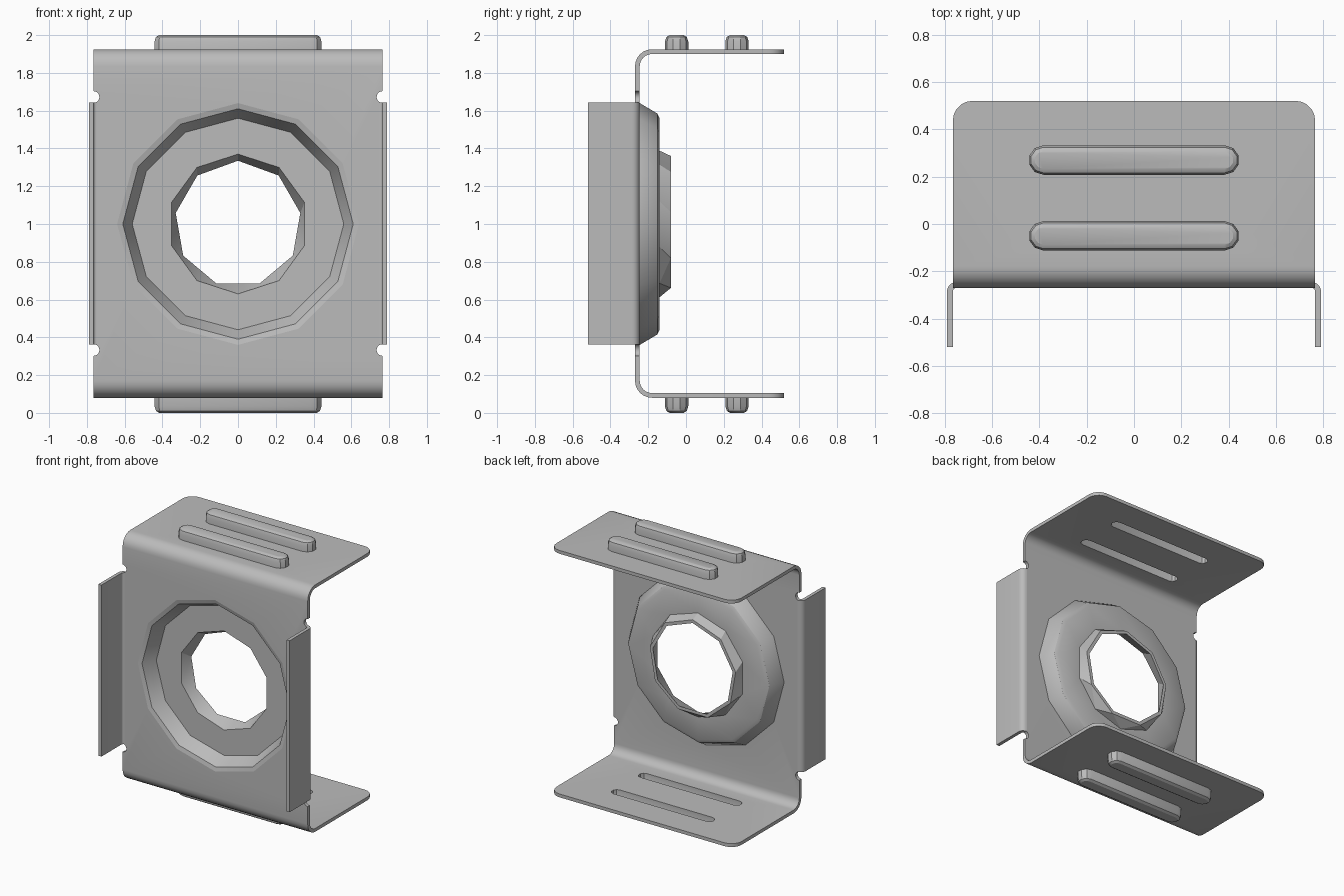
import bpy, bmesh
from math import sin, cos, pi, radians
from mathutils import Matrix, Vector

cube = bpy.data.objects.get("Cube")
if cube:
    bpy.data.objects.remove(cube, do_unlink=True)

steel = bpy.data.materials.new("plain grey steel")
steel.use_nodes = True
GREY = (0.5, 0.5, 0.5, 1)
steel.diffuse_color = GREY
steel.node_tree.nodes["Principled BSDF"].inputs["Base Color"].default_value = GREY

HALF_W, THICK = 0.765, 0.025
FRONT, BACK = -0.27, 0.52
LOW, HIGH = 0.08, 1.925
CENTRE_Z = 1.0


def finish(bm, name):
    bmesh.ops.recalc_face_normals(bm, faces=bm.faces[:])
    mesh = bpy.data.meshes.new(name)
    bm.to_mesh(mesh)
    bm.free()
    obj = bpy.data.objects.new(name, mesh)
    bpy.context.collection.objects.link(obj)
    mesh.materials.append(steel)
    return obj


def prism(bm, points, direction):
    """Closed outline extruded along a direction."""
    face = bm.faces.new([bm.verts.new(p) for p in points])
    new = bmesh.ops.extrude_face_region(bm, geom=[face])["geom"]
    verts = [g for g in new if isinstance(g, bmesh.types.BMVert)]
    bmesh.ops.translate(bm, verts=verts, vec=Vector(direction))


def arc(cx, cy, r, start, end, steps):
    angles = [radians(start + (end - start) * i / steps) for i in range(steps + 1)]
    return [(cx + r * cos(a), cy + r * sin(a)) for a in angles]


def ring(bm, n, r, y):
    return [bm.verts.new((r * sin(2 * pi * i / n), y, CENTRE_Z + r * cos(2 * pi * i / n)))
            for i in range(n)]


def bridge(bm, a, b):
    """Join two rings, whose side counts may differ."""
    n, m, i, j = len(a), len(b), 0, 0
    while i < n or j < m:
        da, db = (i + 1) * m, (j + 1) * n
        ni, nj = i + (da <= db), j + (db <= da)
        face = [a[i % n]]
        if ni > i:
            face.append(a[ni % n])
        if nj > j:
            face.append(b[nj % m])
        face.append(b[j % m])
        bm.faces.new(face)
        i, j = ni, nj


def slot_outline(cx, cy, r):
    half = 0.383
    return arc(cx + half, cy, r, -90, 90, 5) + arc(cx - half, cy, r, 90, 270, 5)


# Bent main plate: a C-shaped profile with rounded rear corners
R = 0.09
lower = [(BACK, LOW)] + arc(FRONT + R, LOW + R, R, 270, 180, 6)
inner = arc(FRONT + R, LOW + R, R - THICK, 180, 270, 6) + [(BACK, LOW + THICK)]
flip = lambda pts: [(y, LOW + HIGH - z) for y, z in reversed(pts)]
profile = lower + flip(lower) + flip(inner) + inner
bm = bmesh.new()
prism(bm, [(-HALF_W, y, z) for y, z in profile], (2 * HALF_W, 0, 0))
corners = [e for e in bm.edges
           if all(abs(v.co.y - BACK) < 1e-4 for v in e.verts)
           and abs(e.verts[0].co.x - e.verts[1].co.x) < 1e-4]
bmesh.ops.bevel(bm, geom=corners, offset=0.083, segments=5, profile=0.5, affect='EDGES')
plate = finish(bm, "bent_plate")

# Cutters: dish opening, relief notches, flap strips and rib slots
RIB_Y, RIB_R = (-0.05, 0.27), 0.062
cutters = []
bm = bmesh.new()
prism(bm, [(0.64 * sin(pi * i / 6), -0.4, CENTRE_Z + 0.64 * cos(pi * i / 6))
           for i in range(12)], (0, 0.3, 0))
cutters.append(finish(bm, "dish_cutter"))
for side in (-1, 1):
    bm = bmesh.new()
    prism(bm, [(side * x, -0.4, z) for x, z in
               ((0.75, 0.362), (0.9, 0.362), (0.9, 1.643), (0.75, 1.643))], (0, 0.3, 0))
    cutters.append(finish(bm, "flap_cutter"))
    for z in (0.333, 1.672):
        bm = bmesh.new()
        prism(bm, [(x, -0.4, zz) for x, zz in
                   arc(side * 0.765, z, 0.031, 0, 345, 23)], (0, 0.3, 0))
        cutters.append(finish(bm, "notch_cutter"))
for y in RIB_Y:
    bm = bmesh.new()
    prism(bm, [(px, py, -0.2) for px, py in slot_outline(0, y, RIB_R)], (0, 0, 2.5))
    cutters.append(finish(bm, "slot_cutter"))
for c in cutters:
    c.hide_render = True
    mod = plate.modifiers.new("cut", 'BOOLEAN')
    mod.operation, mod.solver, mod.object = 'DIFFERENCE', 'EXACT', c
bpy.context.view_layer.update()
evaluated = plate.evaluated_get(bpy.context.evaluated_depsgraph_get())
cut_mesh = bpy.data.meshes.new_from_object(evaluated)
plate.modifiers.clear()
plate.data = cut_mesh
for c in cutters:
    bpy.data.objects.remove(c, do_unlink=True)
parts = [plate]

# Pressed dish with a faceted centre lip: (sides, radius, depth)
bm = bmesh.new()
rings = [ring(bm, *s) for s in (
    (12, 0.64, FRONT), (12, 0.61, -0.262), (12, 0.56, -0.165),
    (10, 0.37, -0.165), (9, 0.335, -0.08), (9, 0.36, -0.08),
    (10, 0.388, -0.14), (12, 0.56, -0.14), (12, 0.585, -0.152),
    (12, 0.64, FRONT + THICK))]
for a, b in zip(rings, rings[1:] + rings[:1]):
    bridge(bm, a, b)
parts.append(finish(bm, "pressed_dish"))

# Side flaps folded forward
for side, name in ((1, "left_flap"), (-1, "right_flap")):
    outer = [(0.75, -0.245)] + arc(0.75, -0.285, 0.04, 90, 0, 5)[1:] + [(0.79, -BACK)]
    inside = [(0.765, -BACK)] + arc(0.75, -0.285, 0.015, 0, 90, 5)
    bm = bmesh.new()
    prism(bm, [(side * x, y, 0.362) for x, y in outer + inside], (0, 0, 1.281))
    parts.append(finish(bm, name))

# Hollow stiffening ribs on both flanges: (radius, height above flange inside)
SHELL = ((0.014, 0.075), (0.03, 0.068), (0.037, 0.05), (0.037, 0), (RIB_R, 0),
         (RIB_R, 0.066), (0.054, 0.09), (0.037, 0.1))
for up, base, level in ((1, HIGH - THICK, "top"), (-1, LOW + THICK, "bottom")):
    for y, place in zip(RIB_Y, ("front", "rear")):
        bm = bmesh.new()
        loops = []
        for r, h in SHELL:
            h *= 1 if up > 0 else 1.05
            loops.append([bm.verts.new((px, py, base + up * h))
                          for px, py in slot_outline(0, y, r)])
        for a, b in zip(loops, loops[1:]):
            bridge(bm, a, b)
        bm.faces.new(loops[0])
        bm.faces.new(loops[-1])
        parts.append(finish(bm, f"{level}_{place}_rib"))

# Smooth bends while keeping sheet edges sharp
for obj in parts:
    bpy.ops.object.select_all(action='DESELECT')
    obj.select_set(True)
    bpy.context.view_layer.objects.active = obj
    bpy.ops.object.shade_smooth_by_angle(angle=radians(31))
